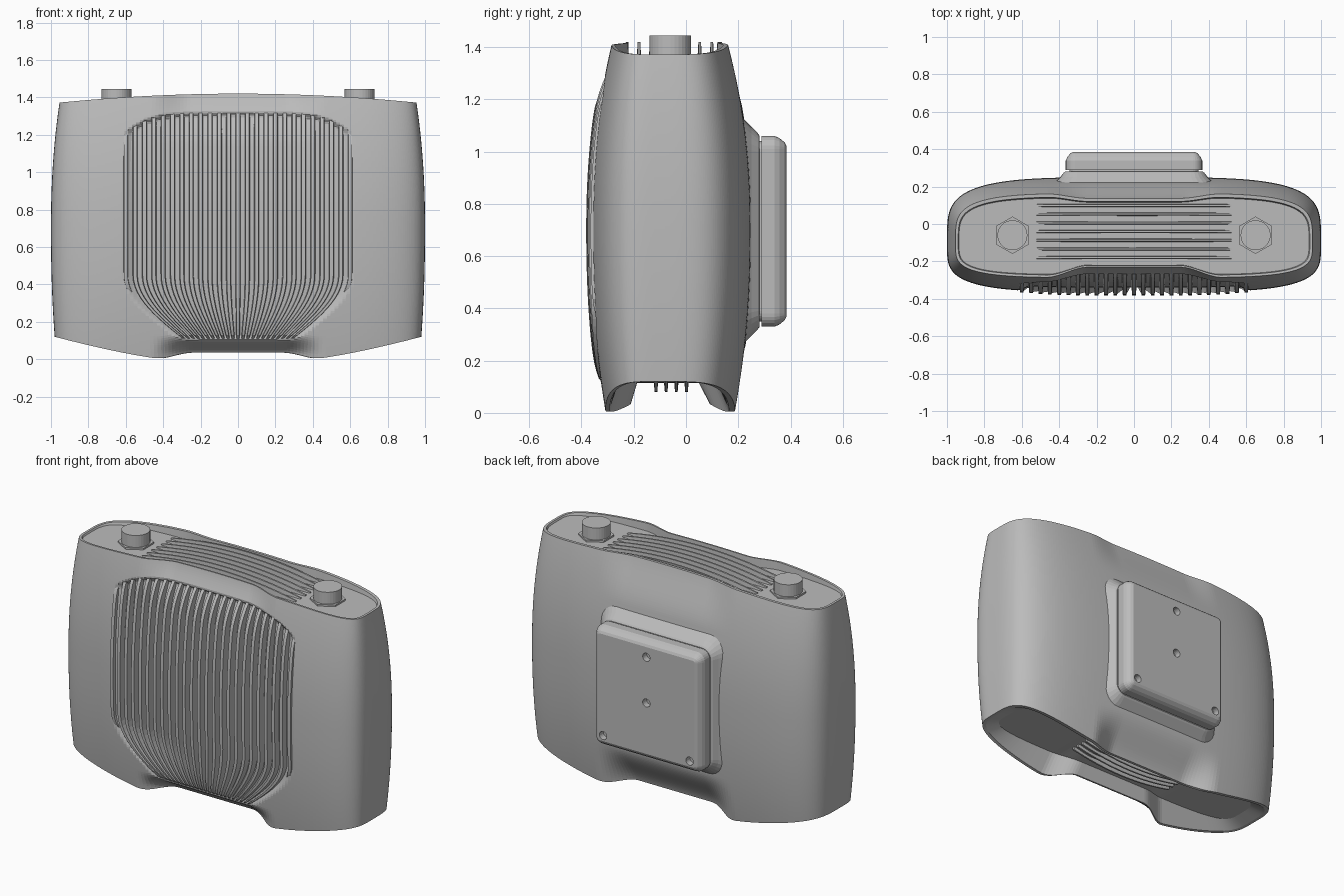
import bpy, bmesh, math
from mathutils import Vector, Matrix

cube = bpy.data.objects.get("Cube")
if cube:
    bpy.data.objects.remove(cube, do_unlink=True)

grey = bpy.data.materials.new("plain_grey")
grey.use_nodes = True
GREY = (0.5, 0.5, 0.5, 1)
grey.diffuse_color = GREY
grey.node_tree.nodes["Principled BSDF"].inputs["Base Color"].default_value = GREY
parts = []


def finish(name, bm):
    bmesh.ops.recalc_face_normals(bm, faces=bm.faces)
    mesh = bpy.data.meshes.new(name)
    bm.to_mesh(mesh)
    bm.free()
    mesh.materials.append(grey)
    obj = bpy.data.objects.new(name, mesh)
    bpy.context.collection.objects.link(obj)
    parts.append(obj)


def smooth(lo, hi, v):
    t = max(0.0, min(1.0, (v - lo) / (hi - lo)))
    return t * t * (3 - 2 * t)


def bulge(z, mid, low, high):
    t = (0.7 - z) / 0.7
    return mid + (low if t > 0 else high) * abs(t) ** 2.2


# Body form: a squared oval section that swells at mid height
YC = -0.1


def half_width(z):
    return bulge(z, 1.0, -0.03, -0.05)


def waist(x):
    return 1 - smooth(0.25, 0.47, abs(x))


def wall_y(x, z, ratio, front):
    """Wall position, with the middle pinched in at top and bottom."""
    if front:
        y = YC + ratio * (bulge(z, -0.365, 0.055, 0.075) - YC)
        pinch = 0.055 * smooth(1.15, 1.42, z) + 0.1 * (1 - smooth(0.02, 0.13, z))
        return y + pinch * waist(x) * ratio
    y = YC + ratio * (bulge(z, 0.25, -0.06, -0.083) - YC)
    pinch = 0.025 * smooth(1.15, 1.42, z) + 0.09 * (1 - smooth(0.02, 0.27, z))
    return y - pinch * waist(x) * ratio


def top_edge(x):
    return 1.42 - 0.048 * x * x


def bottom_edge(x):
    return 0.12 * max(0, (abs(x) - 0.4) / 0.6) ** 1.3 + 0.035 * waist(x)


# Grille outline: ribs draw together towards the bottom
def gather(z):
    t = max(0.0, min(1.0, (z - 0.1) / 0.35))
    return 0.5 + 0.5 * math.sin(t * math.pi / 2)


def grille_top(x):
    return 1.325 - 0.11 * (abs(x) / 0.6) ** 5


def grille_mask(x, z):
    side = smooth(0, 0.06, 0.615 * gather(z) - abs(x))
    return side * smooth(0.1, 0.13, z) * smooth(0, 0.03, grille_top(x) - z)


def bridge(bm, loops):
    rings = [[bm.verts.new(p) for p in loop] for loop in loops]
    n = len(rings[0])
    for a, b in zip(rings, rings[1:]):
        for i in range(n):
            j = (i + 1) % n
            bm.faces.new((a[i], a[j], b[j], b[i]))
    return rings


def body_loop(v, count=360):
    loop = []
    for i in range(count):
        ang = 2 * math.pi * i / count
        c, s = math.cos(ang), math.sin(ang)
        r = (c ** 4 + s ** 4) ** -0.25
        z = bottom_edge(r * c) * (1 - v) + top_edge(r * c) * v
        x = r * c * half_width(z)
        y = wall_y(x, z, abs(r * s), s < 0)
        if s < 0:
            y += 0.025 * grille_mask(x, z)
        loop.append(Vector((x, y, z)))
    return loop


def inset(loop, sx, sy, height=None):
    return [Vector((p.x * sx, YC + (p.y - YC) * sy, height(p.x) if height else p.z)) for p in loop]


def top_floor(x):
    return 1.362


def under_floor(x):
    return 0.145 - 0.03 * waist(x)


# Body shell with recessed top deck and underside
rows = 120
walls = [body_loop(k / rows) for k in range(rows + 1)]
under, rim = walls[0], walls[-1]
loops = [inset(under, 0.9, 0, under_floor), inset(under, 0.9, 0.72, under_floor),
         inset(under, 0.98, 0.92)] + walls
loops += [inset(rim, 0.985, 0.93), inset(rim, 0.98, 0.91, top_floor), inset(rim, 0.98, 0, top_floor)]
bm = bmesh.new()
bridge(bm, loops)
bmesh.ops.remove_doubles(bm, verts=bm.verts, dist=1e-5)
finish("body", bm)


def strip(bm, sections):
    """Solid bar through a series of four-cornered sections."""
    rings = bridge(bm, sections)
    bm.faces.new(rings[0])
    bm.faces.new(rings[-1])


# Front grille ribs
bm = bmesh.new()
for k in range(-12, 13):
    x0 = k * 0.05
    low = 0.36 if abs(k) == 12 else 0.1
    high = grille_top(x0)
    height = 0.017 - 0.008 * (abs(k) / 12) ** 4
    sections = []
    for i in range(41):
        t = i / 40
        z = low + (high - low) * t
        x = x0 * gather(z)
        ratio = (1 - (abs(x) / half_width(z)) ** 4) ** 0.25
        y = wall_y(x, z, ratio, True)
        out = y - height + (height + 0.008) * abs(2 * t - 1) ** 12
        w = 0.014 * (0.4 + 0.6 * gather(z))
        sections.append([(x - w, y + 0.035, z), (x + w, y + 0.035, z),
                         (x + w * 0.7, out, z), (x - w * 0.7, out, z)])
    strip(bm, sections)
finish("front_grille_ribs", bm)


# Arched slats on the top deck and underside
def slats(name, ys, half, base, edge):
    bm = bmesh.new()
    for y in ys:
        sections = []
        for i in range(25):
            x = half * (i / 12 - 1)
            sections.append([(x, y - 0.009, base(x)), (x, y + 0.009, base(x)),
                             (x, y + 0.005, edge(x)), (x, y - 0.005, edge(x))])
        strip(bm, sections)
    finish(name, bm)


slats("top_slats", [-0.18 + 0.0465 * i for i in range(7)], 0.52,
      lambda x: top_floor(x) - 0.01, lambda x: 1.42 - 0.052 * (x / 0.52) ** 2)
slats("bottom_slats", [-0.115 + 0.039 * i for i in range(4)], 0.36,
      lambda x: under_floor(x) + 0.01, lambda x: 0.08 + 0.04 * (x / 0.36) ** 2)


# Control knobs with six-sided collars
def cylinder(bm, x, y, z0, z1, r, sides):
    bmesh.ops.create_cone(bm, cap_ends=True, segments=sides, radius1=r, radius2=r, depth=z1 - z0,
                          matrix=Matrix.Translation((x, y, (z0 + z1) / 2)))


for side, name in ((1, "left"), (-1, "right")):
    bm = bmesh.new()
    cylinder(bm, side * 0.65, -0.06, 1.35, 1.445, 0.08, 32)
    finish(name + "_knob", bm)
    bm = bmesh.new()
    cylinder(bm, side * 0.65, -0.06, 1.35, 1.372, 0.1, 6)
    finish(name + "_knob_collar", bm)


# Rear mount: flared pedestal, spacer, and a rounded plate with screw holes
def rounded_rect(half_x, half_z, radius, y, steps=6):
    loop = []
    for corner, (sx, sz) in enumerate(((1, 1), (-1, 1), (-1, -1), (1, -1))):
        for i in range(steps + 1):
            ang = (corner + i / steps) * math.pi / 2
            loop.append((sx * (half_x - radius) + radius * math.cos(ang), y,
                         0.695 + sz * (half_z - radius) + radius * math.sin(ang)))
    return loop


def rear_block(name, levels):
    bm = bmesh.new()
    rings = bridge(bm, [rounded_rect(*level) for level in levels])
    bm.faces.new(rings[0])
    bm.faces.new(rings[-1])
    finish(name, bm)


rear_block("rear_pedestal", [(0.47, 0.48, 0.13, 0.17), (0.43, 0.435, 0.11, 0.215),
                             (0.395, 0.4, 0.09, 0.25), (0.375, 0.375, 0.07, 0.275),
                             (0.365, 0.365, 0.06, 0.282)])
rear_block("rear_spacer", [(0.345, 0.345, 0.04, 0.275), (0.345, 0.345, 0.04, 0.295)])

bm = bmesh.new()
plate_rings = bridge(bm, [rounded_rect(0.365 - d, 0.365 - d, 0.05 - d, y) for d, y in
                          ((0, 0.289), (0, 0.339), (0.008, 0.357), (0.024, 0.377), (0.038, 0.384))])
bm.faces.new(plate_rings[0])
borders = [plate_rings[-1]]
for hx, hz in ((0, 0.96), (0, 0.68), (-0.293, 0.402), (0.293, 0.402)):
    turns = [2 * math.pi * i / 20 for i in range(20)]
    hole = bridge(bm, [[(hx + 0.025 * math.cos(a), y, hz + 0.025 * math.sin(a)) for a in turns]
                       for y in (0.384, 0.345)])
    bm.faces.new(hole[1])
    borders.append(hole[0])
edges = [bm.edges.get((ring[i - 1], ring[i])) for ring in borders for i in range(len(ring))]
bmesh.ops.triangle_fill(bm, edges=edges, use_beauty=True, use_dissolve=False, normal=(0, 1, 0))
finish("rear_plate", bm)

# Smooth shading with crisp edges
for obj in bpy.context.view_layer.objects:
    obj.select_set(obj in parts)
bpy.context.view_layer.objects.active = parts[0]
bpy.ops.object.shade_smooth_by_angle(angle=math.radians(35))
